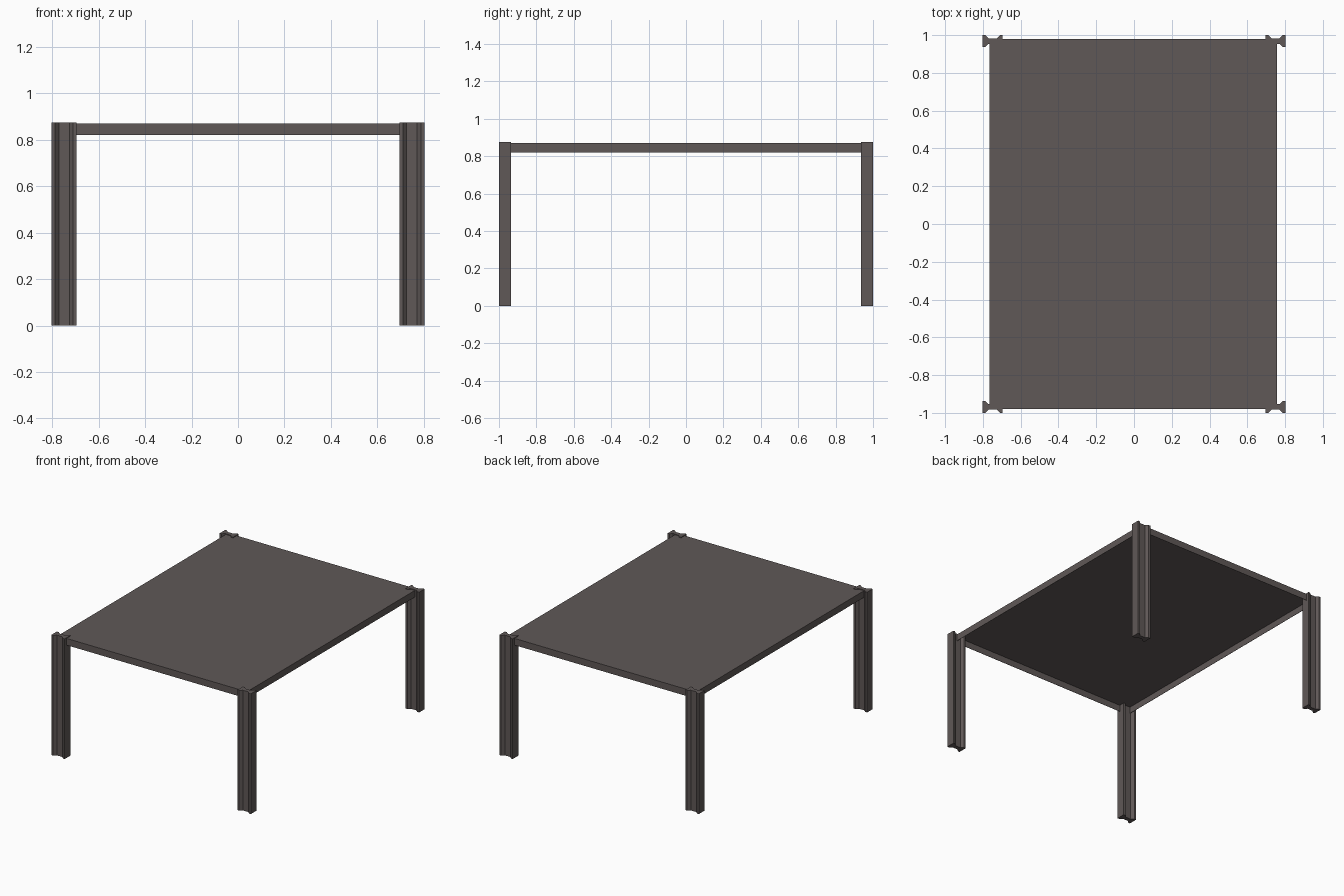
import bpy, bmesh

if "Cube" in bpy.data.objects:
    bpy.data.objects.remove(bpy.data.objects["Cube"])

mat = bpy.data.materials.new("dark warm grey")
mat.diffuse_color = (0.115, 0.098, 0.095, 1)
mat.use_nodes = True
mat.node_tree.nodes["Principled BSDF"].inputs["Base Color"].default_value = mat.diffuse_color


def extrude_profile(name, pts, z0, z1, open_bottom=False):
    """Prism from an xy outline, optionally left open underneath."""
    bm = bmesh.new()
    face = bm.faces.new([bm.verts.new((x, y, z0)) for x, y in pts])
    ret = bmesh.ops.extrude_face_region(bm, geom=[face], use_keep_orig=not open_bottom)
    bmesh.ops.translate(bm, vec=(0, 0, z1 - z0),
                        verts=[v for v in ret["geom"] if isinstance(v, bmesh.types.BMVert)])
    if open_bottom:
        low = [f for f in bm.faces if all(abs(v.co.z - z0) < 1e-5 for v in f.verts)]
        bmesh.ops.delete(bm, geom=low, context='FACES_ONLY')
    bmesh.ops.recalc_face_normals(bm, faces=bm.faces)
    me = bpy.data.meshes.new(name)
    bm.to_mesh(me)
    bm.free()
    me.materials.append(mat)
    ob = bpy.data.objects.new(name, me)
    bpy.context.collection.objects.link(ob)
    return ob


# Thin table top with folded-down apron, hollow underneath
top = extrude_profile("table_top", [(-0.766, -0.979), (0.757, -0.979), (0.757, 0.979), (-0.766, 0.979)],
                      0.821, 0.870, open_bottom=True)
thick = top.modifiers.new("sheet thickness", 'SOLIDIFY')
thick.thickness = 0.003
thick.offset = -1

# Legs: I-beam section with tapered flanges, web running along x
half = [(-0.054, 0.032), (-0.039, 0.032), (-0.022, 0.015),
        (0.022, 0.015), (0.039, 0.032), (0.054, 0.032)]
section = half + [(x, -y) for x, y in reversed(half)]
for sx, side in ((-1, "left"), (1, "right")):
    for sy, end in ((-1, "front"), (1, "back")):
        pts = [(sx * 0.749 + x, sy * 0.968 + y) for x, y in section]
        extrude_profile(f"{end}_{side}_leg", pts, 0, 0.875)
